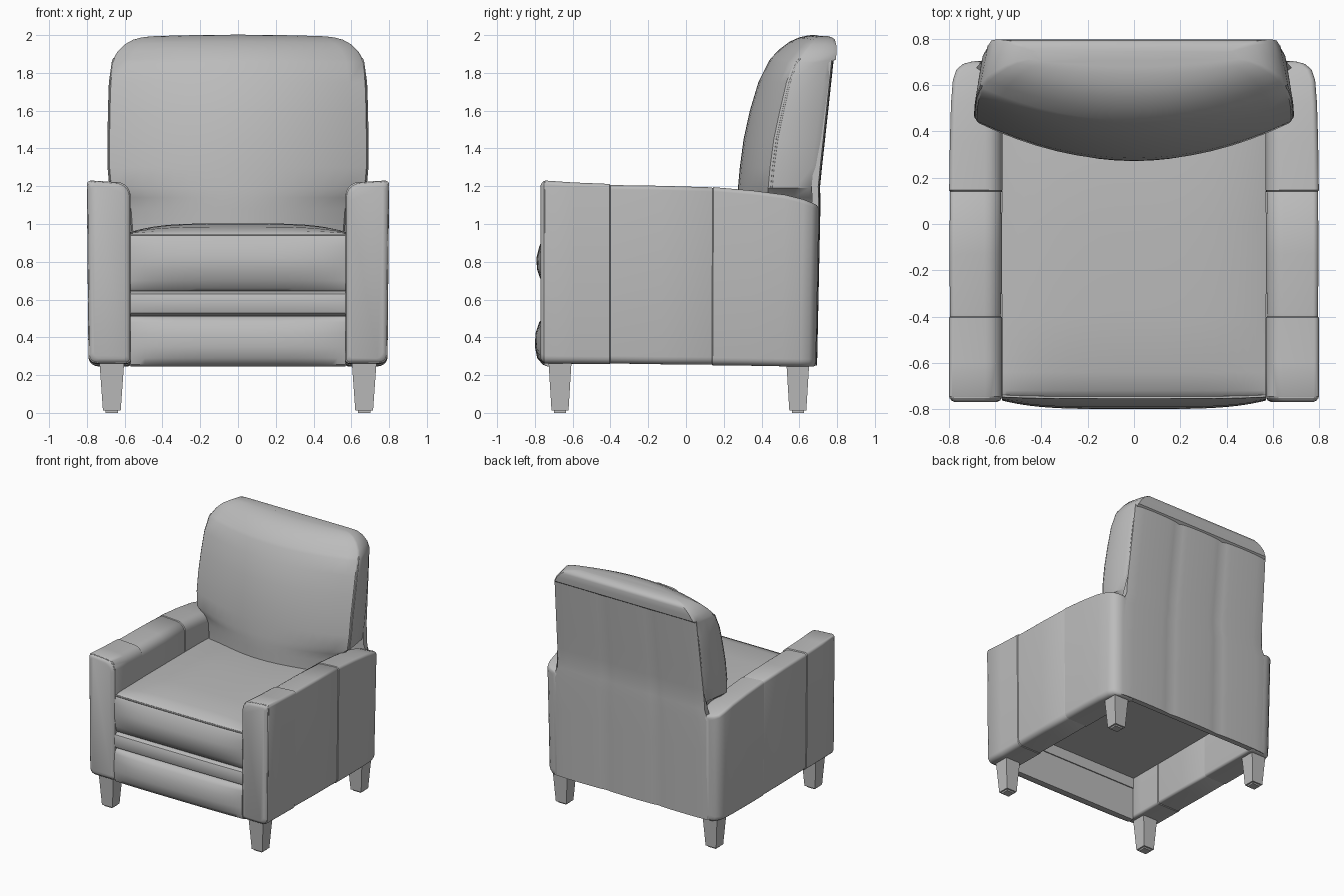
import bpy, bmesh, math

if "Cube" in bpy.data.objects:
    bpy.data.objects.remove(bpy.data.objects["Cube"])

upholstery = bpy.data.materials.new("grey upholstery")
upholstery.diffuse_color = (0.5, 0.5, 0.5, 1)
upholstery.use_nodes = True
upholstery.node_tree.nodes["Principled BSDF"].inputs["Base Color"].default_value = upholstery.diffuse_color


def loft(name, rings):
    """Skin a list of closed rings and cap both ends."""
    bm = bmesh.new()
    rows = [[bm.verts.new(p) for p in ring] for ring in rings]
    n = len(rows[0])
    for a, b in zip(rows, rows[1:]):
        for i in range(n):
            j = (i + 1) % n
            bm.faces.new((a[i], a[j], b[j], b[i]))
    bm.faces.new(rows[0])
    bm.faces.new(rows[-1])
    bmesh.ops.recalc_face_normals(bm, faces=bm.faces)
    mesh = bpy.data.meshes.new(name)
    bm.to_mesh(mesh)
    bm.free()
    mesh.materials.append(upholstery)
    ob = bpy.data.objects.new(name, mesh)
    bpy.context.collection.objects.link(ob)
    return ob


def piping(name, pts, closed=False, radius=0.006):
    curve = bpy.data.curves.new(name, 'CURVE')
    curve.dimensions = '3D'
    curve.bevel_depth = radius
    curve.bevel_resolution = 1
    sp = curve.splines.new('POLY')
    sp.points.add(len(pts) - 1)
    for p, co in zip(sp.points, pts):
        p.co = (*co, 1)
    sp.use_cyclic_u = closed
    curve.materials.append(upholstery)
    bpy.context.collection.objects.link(bpy.data.objects.new(name, curve))


def lerp_table(table, z):
    for (z0, a), (z1, b) in zip(table, table[1:]):
        if z <= z1:
            return a + (b - a) * max(0, (z - z0) / (z1 - z0))
    return table[-1][1]


def arm_ring(side, y, xi, xo, z0, z1, inset):
    """Rounded arm cross-section, inner top corner softest, leaning at the rear."""
    xi, xo, z0, z1 = xi + inset, xo - inset, z0 + inset, z1 - inset
    corners = [(xi, z0, 1, 1, 0.02, 180), (xo - 0.008, z0, -1, 1, 0.04, 270),
               (xo, z1, -1, -1, 0.022, 0), (xi, z1 - 0.008, 1, -1, 0.075, 90)]
    pts = []
    for x, z, sx, sz, r, start in corners:
        for k in range(6):
            a = math.radians(start + 18 * k)
            pz = z + sz * r + r * math.sin(a)
            lean = 0.02 * (pz - 1.0) * max(0, min(1, y / 0.6))
            pts.append((side * (x + sx * r + r * math.cos(a)), y + lean, pz))
    return pts


# Arms: three upholstered segments with narrow seams, rounded rear corner
arm_rows = [  # y, outer x, top z, inset
    (-0.77, 0.80, 1.23, 0.025), (-0.762, 0.80, 1.23, 0.01), (-0.745, 0.80, 1.23, 0),
    (-0.60, 0.80, 1.22, 0), (-0.405, 0.80, 1.212, 0), (-0.40, 0.80, 1.21, 0.005),
    (-0.385, 0.80, 1.21, 0.004), (-0.13, 0.80, 1.205, 0.003), (0.135, 0.80, 1.198, 0.004),
    (0.14, 0.80, 1.196, 0.006), (0.145, 0.80, 1.196, 0.001), (0.35, 0.797, 1.178, 0.001),
    (0.52, 0.791, 1.155, 0), (0.62, 0.783, 1.13, 0), (0.665, 0.768, 1.112, 0),
    (0.69, 0.74, 1.10, 0), (0.702, 0.705, 1.09, 0.008)]
for side, label in ((-1, "left"), (1, "right")):
    rings = []
    for y, xo, zt, inset in arm_rows:
        zb = 0.262 - 0.012 * (y + 0.76)
        rings.append(arm_ring(side, y, 0.568, xo, zb, zt, inset))
    loft(label + "_arm", rings)
    piping(label + "_arm_piping", arm_ring(side, -0.75, 0.57, 0.797, 0.264, 1.227, 0.003), True, 0.005)


def front_panel(name, profile, half=0.57):
    """Side profile swept across x; (dy, dz) is added as padding mid-width."""
    rings = []
    for i in range(25):
        s = math.sin(math.pi / 2 * (i / 12 - 1))
        t = 1 - abs(s) ** 4
        rings.append([(s * half, y + dy * t, z + dz * t) for y, z, dy, dz in profile])
    return loft(name, rings)


# Seat cushion, footrest roll and lower front panel
front_panel("seat_cushion", [
    (-0.725, 0.645, 0, 0), (-0.738, 0.66, -0.005, 0), (-0.748, 0.70, -0.02, 0),
    (-0.757, 0.76, -0.032, 0), (-0.76, 0.82, -0.032, 0), (-0.757, 0.88, -0.02, 0),
    (-0.75, 0.925, -0.01, 0), (-0.742, 0.943, -0.007, 0), (-0.72, 0.952, 0, 0.012),
    (-0.64, 0.955, 0, 0.03), (-0.4, 0.957, 0, 0.042), (0, 0.957, 0, 0.046),
    (0.35, 0.957, 0, 0.04), (0.5, 0.95, 0, 0.03), (0.5, 0.595, 0, 0), (-0.68, 0.595, 0, 0),
    (-0.68, 0.645, 0, 0)])
piping("seat_piping", [(x * 0.0568, -0.744 - 0.007 * (1 - abs(x / 10) ** 4), 0.943)
                       for x in range(-10, 11)])
front_panel("footrest_roll", [
    (-0.735, 0.518, 0, 0), (-0.75, 0.528, -0.004, 0), (-0.757, 0.555, -0.006, 0),
    (-0.757, 0.605, -0.006, 0), (-0.75, 0.63, -0.004, 0), (-0.735, 0.64, 0, 0),
    (-0.68, 0.648, 0, 0), (-0.68, 0.51, 0, 0)])
front_panel("lower_front_panel", [
    (-0.73, 0.245, 0, 0), (-0.75, 0.255, -0.008, 0), (-0.76, 0.29, -0.028, 0),
    (-0.763, 0.35, -0.037, 0), (-0.763, 0.42, -0.034, 0), (-0.757, 0.48, -0.02, 0),
    (-0.75, 0.503, -0.008, 0), (-0.735, 0.514, 0, 0), (-0.69, 0.514, 0, 0), (-0.69, 0.245, 0, 0)])

# Back cushion: bowed front, squared tapered sides, rounded crown
back_rows = [  # z, half width, front y, rear y
    (0.90, 0.56, 0.275, 0.65), (1.08, 0.575, 0.272, 0.67), (1.14, 0.62, 0.272, 0.675),
    (1.19, 0.68, 0.275, 0.68), (1.30, 0.69, 0.285, 0.695), (1.45, 0.69, 0.305, 0.715),
    (1.60, 0.688, 0.338, 0.735), (1.75, 0.683, 0.383, 0.755), (1.855, 0.668, 0.435, 0.77),
    (1.875, 0.662, 0.447, 0.793), (1.925, 0.638, 0.495, 0.798), (1.965, 0.60, 0.548, 0.795),
    (1.988, 0.555, 0.60, 0.787), (1.998, 0.51, 0.645, 0.77), (2.002, 0.46, 0.68, 0.75)]


def front_y(yf, yb, s):
    return yf + min(0.16, 0.4 * (yb - yf)) * s * s


rings = []
for z, w, yf, yb in back_rows:
    d = yb - yf
    ring = [(w * 0.985 * k / 8, front_y(yf, yb, k / 8), z) for k in range(-8, 9)]
    right = [(w, front_y(yf, yb, 1) + 0.06 * d, z), (w - 0.018, yb - 0.25 * d, z),
             (w - 0.03, yb - 0.07 * d, z), (w - 0.045, yb, z)]
    ring += right + [(-x, y, z) for x, y, z in reversed(right)]
    sag = 0.04 * max(0, min(1, (z - 1.85) / 0.1))
    rings.append([(x, y, z - sag * x * x) for x, y, z in ring])
loft("back_cushion", rings)
for side, label in ((-1, "left"), (1, "right")):
    piping(label + "_back_piping",
           [(side * (w - 0.005), front_y(yf, yb, 1) + 0.018, z) for z, w, yf, yb in back_rows[3:10]])

# Rear panel: three lightly padded strips, leaning with the cushion
width = [(0.25, 0.69), (1.05, 0.69), (1.14, 0.655), (1.87, 0.632)]
lean = [(0.25, 0.684), (1.1, 0.702), (1.2, 0.70), (1.3, 0.71), (1.6, 0.743), (1.87, 0.772)]
levels = [0.25, 0.27, 0.5, 0.8, 1.05, 1.14, 1.2, 1.3, 1.45, 1.6, 1.75, 1.86, 1.87]
rings = []
for i in range(31):
    s = i / 15 - 1
    puff = 0.01 * abs(math.sin(math.pi * 1.5 * (s + 1))) ** 0.4
    rear = [(s * lerp_table(width, z), lerp_table(lean, z) + puff, z) for z in levels]
    inner = [(s * lerp_table(width, z), lerp_table(lean, z) - 0.035, z) for z in reversed(levels)]
    rings.append(rear + inner)
loft("rear_panel", rings)


# Tapered legs with small glides
def square(cx, cy, hx, hy, z):
    return [(cx + a * hx, cy + b * hy, z) for a, b in ((-1, -1), (1, -1), (1, 1), (-1, 1))]


for side, label in ((-1, "left"), (1, "right")):
    for cy, end in ((-0.667, "front"), (0.592, "back")):
        cx = side * 0.668
        loft(f"{label}_{end}_leg", [square(cx, cy, 0.047, 0.045, 0.012),
                                    square(cx, cy, 0.067, 0.062, 0.29)])
        loft(f"{label}_{end}_glide", [square(cx, cy, 0.034, 0.032, 0),
                                      square(cx, cy, 0.034, 0.032, 0.02)])

# Smooth upholstery, crisp edges
meshes = [o for o in bpy.context.scene.objects if o.type == 'MESH']
for o in meshes:
    o.select_set(True)
bpy.context.view_layer.objects.active = meshes[0]
bpy.ops.object.shade_smooth_by_angle(angle=math.radians(40))
